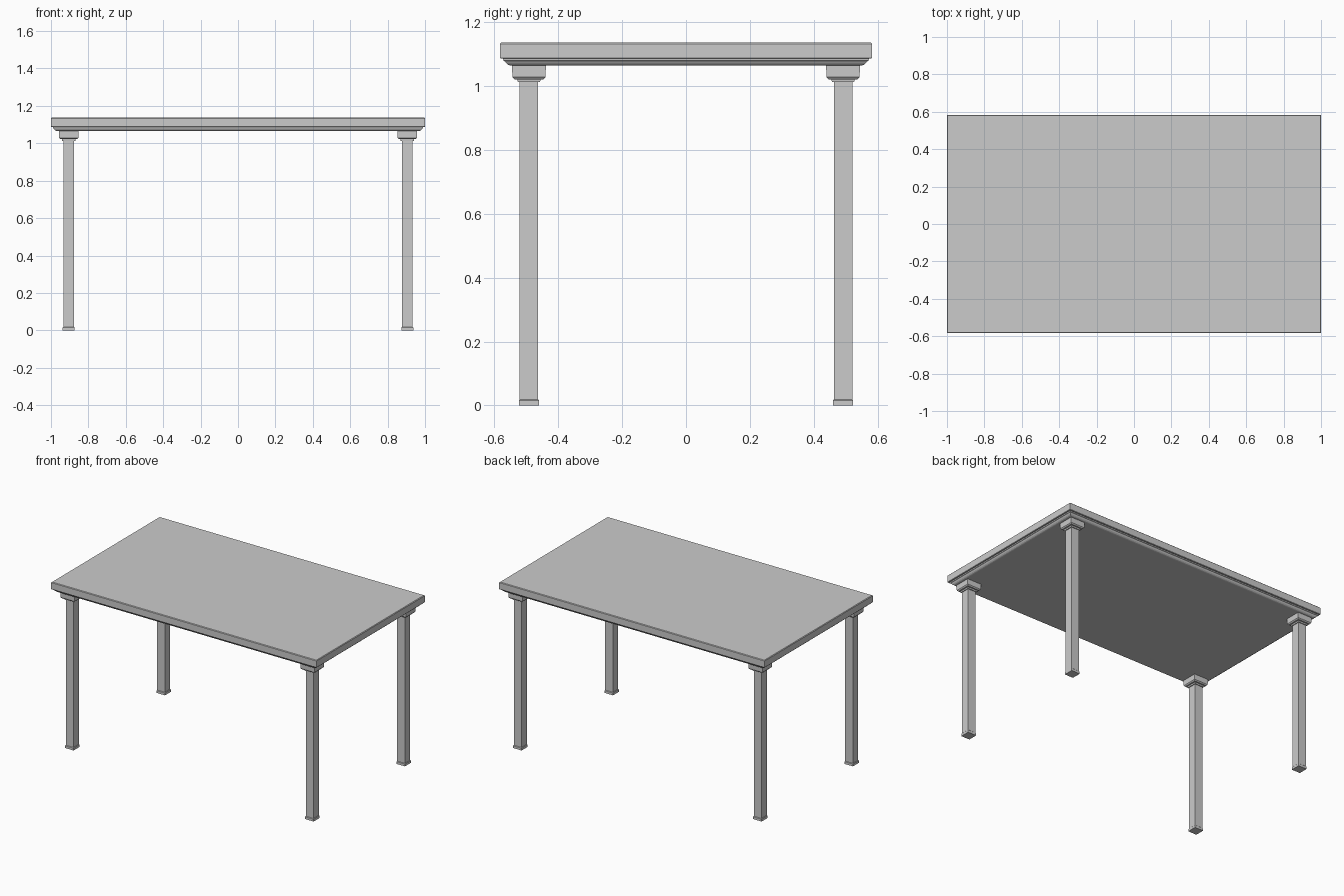
import bpy, bmesh

if "Cube" in bpy.data.objects:
    bpy.data.objects.remove(bpy.data.objects["Cube"])


def stack(name, cx, cy, rings):
    """Loft a closed solid through rectangular rings (half_x, half_y, z)."""
    bm = bmesh.new()
    loops = [[bm.verts.new((cx + sx * hx, cy + sy * hy, z))
              for sx, sy in ((-1, -1), (1, -1), (1, 1), (-1, 1))]
             for hx, hy, z in rings]
    for a, b in zip(loops, loops[1:]):
        for i in range(4):
            j = (i + 1) % 4
            bm.faces.new((a[i], a[j], b[j], b[i]))
    bm.faces.new(loops[0][::-1])
    bm.faces.new(loops[-1])
    bmesh.ops.recalc_face_normals(bm, faces=bm.faces)
    mesh = bpy.data.meshes.new(name)
    bm.to_mesh(mesh)
    bm.free()
    obj = bpy.data.objects.new(name, mesh)
    bpy.context.collection.objects.link(obj)
    return obj


HX, HY = 1.0, 0.583

# Table top: moulded underside, square edge, tiny chamfer (inset, z)
top_profile = [(0.032, 1.065), (0.026, 1.067), (0.020, 1.072), (0.016, 1.078),
               (0.011, 1.080), (0.010, 1.087), (0.002, 1.087), (0.0, 1.089),
               (0.0, 1.133), (0.004, 1.137)]
stack("table_top", 0, 0, [(HX - i, HY - i, z) for i, z in top_profile])

# Legs: foot, shaft, neck and capital (half width, z)
leg_profile = [(0.032, 0.0), (0.032, 0.016), (0.029, 0.019), (0.029, 1.013),
               (0.035, 1.013), (0.036, 1.022), (0.046, 1.022),
               (0.052, 1.029), (0.053, 1.066)]
for side, sx in (("left", -1), ("right", 1)):
    for end, sy in (("front", -1), ("back", 1)):
        stack(f"{end}_{side}_leg", sx * 0.905, sy * 0.492,
              [(h, h, z) for h, z in leg_profile])
